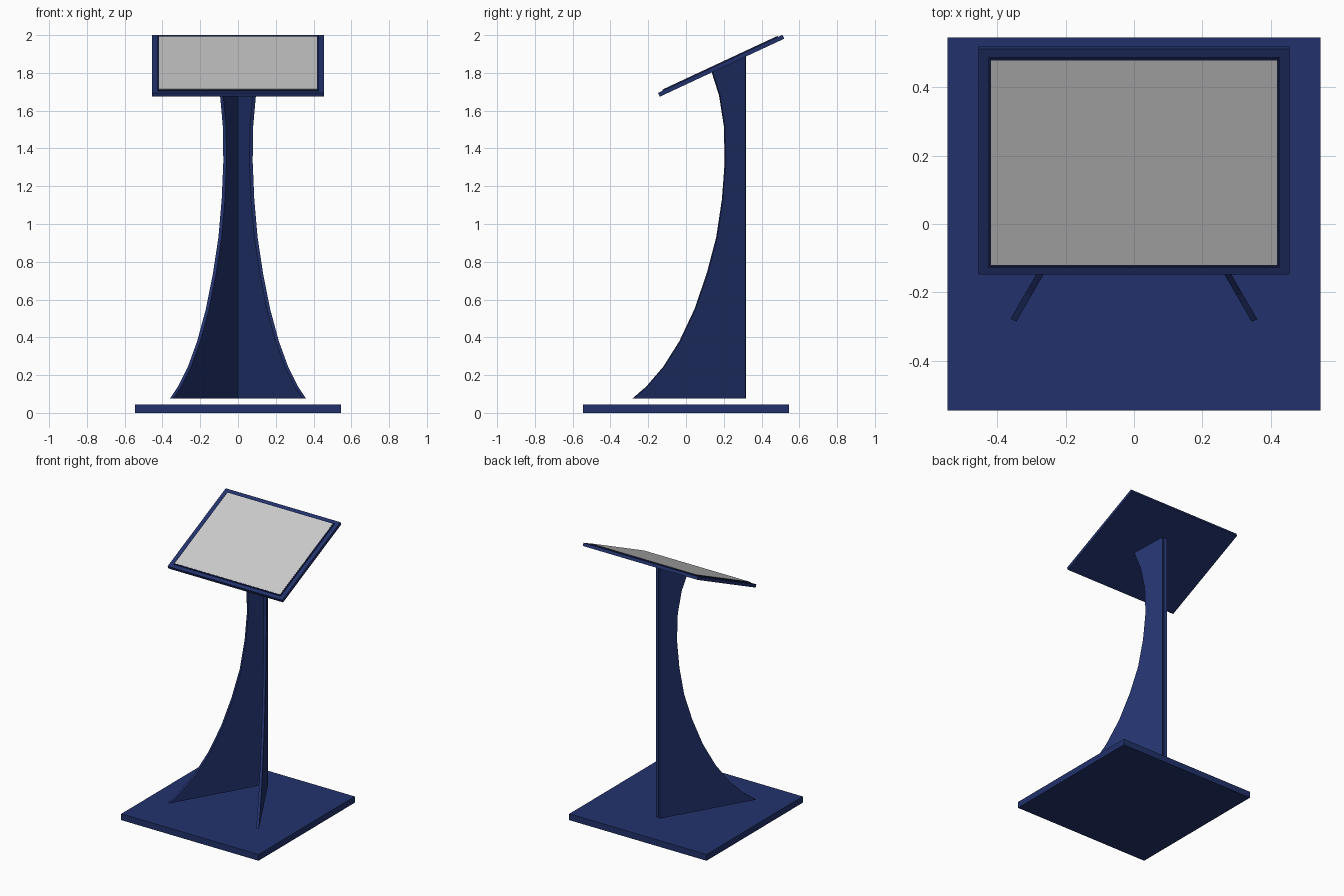
import bpy, bmesh, math
from mathutils import Matrix, Vector

if "Cube" in bpy.data.objects:
    bpy.data.objects.remove(bpy.data.objects["Cube"])


def material(name, color):
    m = bpy.data.materials.new(name)
    m.diffuse_color = (*color, 1)
    m.use_nodes = True
    m.node_tree.nodes["Principled BSDF"].inputs["Base Color"].default_value = m.diffuse_color
    return m


NAVY = material("navy", (0.016, 0.032, 0.15))
DARK = material("dark_navy", (0.008, 0.014, 0.06))


def finish(name, bm, mat=None):
    bmesh.ops.recalc_face_normals(bm, faces=bm.faces)
    me = bpy.data.meshes.new(name)
    bm.to_mesh(me)
    bm.free()
    ob = bpy.data.objects.new(name, me)
    bpy.context.collection.objects.link(ob)
    if mat:
        me.materials.append(mat)
    return ob


def box(name, size, center, mat=None, matrix=Matrix()):
    bm = bmesh.new()
    bmesh.ops.create_cube(bm, size=1, matrix=matrix @ Matrix.Translation(center)
                          @ Matrix.Diagonal((*size, 1)))
    return finish(name, bm, mat)


# Base plate
box("base_plate", (1.09, 1.09, 0.045), (0, 0, 0.0225), NAVY)

# Fin outline seen from the side (y, z): curved front edge, straight back edge
OUTLINE = [(-0.285, 0.075), (-0.21, 0.14), (-0.12, 0.245), (-0.035, 0.38),
           (0.045, 0.55), (0.11, 0.74), (0.16, 0.93), (0.19, 1.13),
           (0.205, 1.33), (0.20, 1.52), (0.175, 1.68), (0.135, 1.806),
           (0.31, 1.888), (0.31, 0.075)]


def fin(name, side, thickness):
    # Upright plate splayed 30 degrees from the y axis, extruded outwards
    bm = bmesh.new()
    verts = [bm.verts.new((side * (0.31 - y) * math.tan(math.radians(30)), y, z))
             for y, z in OUTLINE]
    face = bm.faces.new(verts)
    new = bmesh.ops.extrude_face_region(bm, geom=[face])["geom"]
    bmesh.ops.translate(bm, vec=Vector((side * thickness[0], thickness[1], 0)),
                        verts=[v for v in new if isinstance(v, bmesh.types.BMVert)])
    return finish(name, bm, NAVY)


fin("left_fin", -1, (0.017, 0.008))
fin("right_fin", 1, (0.017, 0.006))

# Tilted display: frame, raised dark surround and screen
tilt = Matrix.Translation((0, 0.186, 1.8375)) @ Matrix.Rotation(math.radians(25), 4, 'X')
box("display_frame", (0.91, 0.727, 0.022), (0, 0, 0), NAVY, tilt)
box("screen_surround", (0.85, 0.674, 0.008), (0, 0, 0.0125), DARK, tilt)
box("screen", (0.835, 0.66, 0.004), (0, 0, 0.0155), None, tilt)
